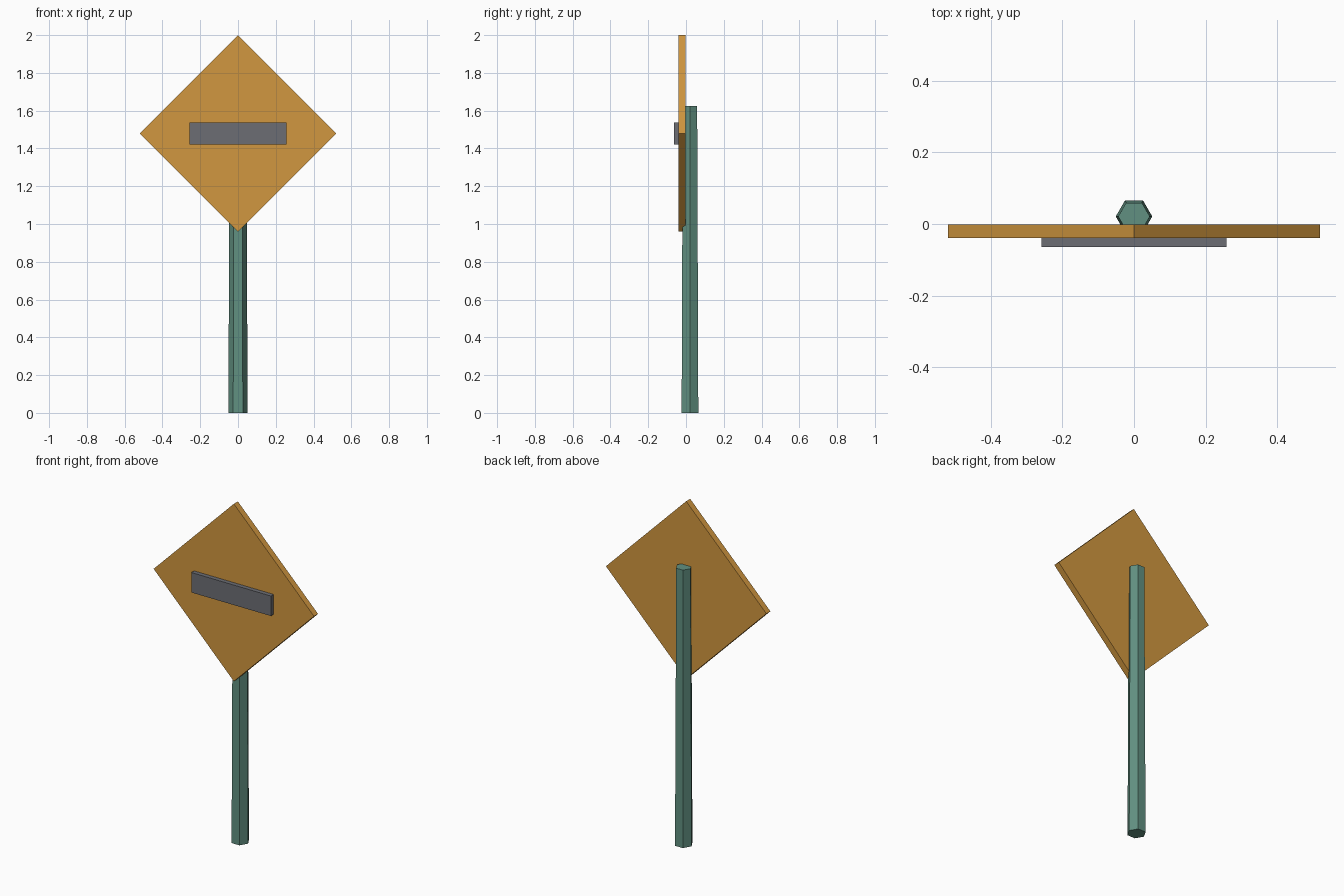
import bpy
import math

cube = bpy.data.objects.get("Cube")
if cube:
    bpy.data.objects.remove(cube, do_unlink=True)


def material(name, rgb):
    mat = bpy.data.materials.new(name)
    mat.use_nodes = True
    color = (*rgb, 1)
    mat.diffuse_color = color
    mat.node_tree.nodes["Principled BSDF"].inputs["Base Color"].default_value = color
    return mat


def finish(name, mat):
    obj = bpy.context.object
    obj.name = name
    obj.data.name = name
    obj.data.materials.append(mat)
    bpy.ops.object.transform_apply(location=False, rotation=True, scale=True)
    return obj


def box(name, center, size, mat, tilt=0):
    bpy.ops.mesh.primitive_cube_add(size=1, location=center, rotation=(0, tilt, 0))
    bpy.context.object.scale = size
    return finish(name, mat)


orange = material("orange", (0.64, 0.31, 0.05))
green = material("grey green", (0.12, 0.28, 0.22))
grey = material("dark grey", (0.15, 0.155, 0.175))

# Tapered six-sided post, flat sides facing front and back
post_height = 1.625
bpy.ops.mesh.primitive_cone_add(
    vertices=6, radius1=0.051, radius2=0.044, depth=post_height,
    location=(0, 0.021, post_height / 2), rotation=(0, 0, math.pi / 6))
finish("post", green)

# Square panel standing on its corner
half_diagonal = 0.52
side = half_diagonal * math.sqrt(2)
center_z = 2 - half_diagonal
box("sign_panel", (0, -0.02, center_z), (side, 0.037, side), orange, math.pi / 4)

# Raised horizontal bar on the front of the panel
box("sign_bar", (0, -0.0505, center_z), (0.516, 0.027, 0.117), grey)
